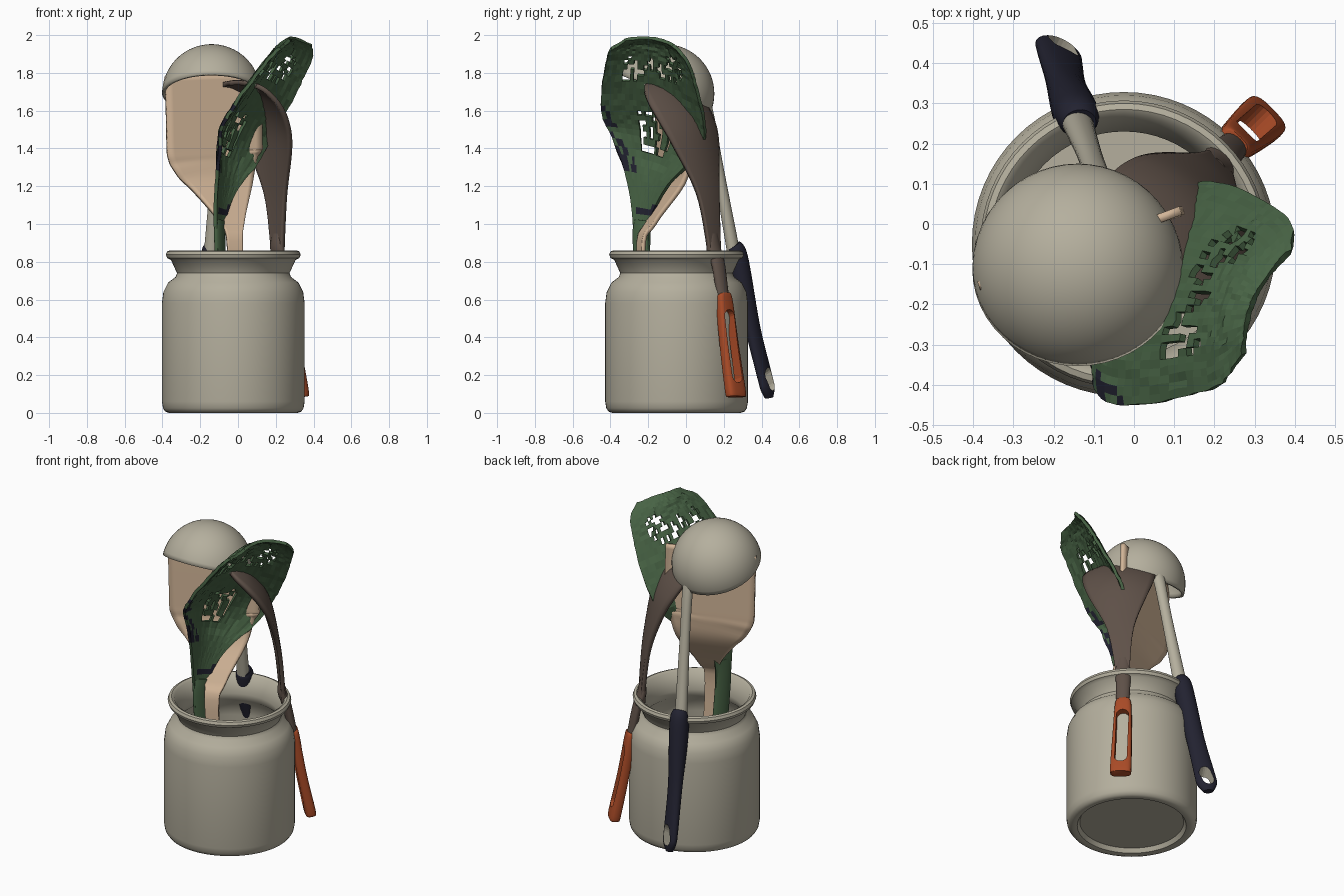
import bpy, bmesh, math, random
from mathutils import Vector, Matrix

random.seed(4)
if "Cube" in bpy.data.objects:
    bpy.data.objects.remove(bpy.data.objects["Cube"])


def material(name, rgb):
    m = bpy.data.materials.new(name)
    m.use_nodes = True
    m.diffuse_color = (*rgb, 1)
    m.node_tree.nodes["Principled BSDF"].inputs["Base Color"].default_value = (*rgb, 1)
    return m


STONE = material("warm grey", (0.46, 0.43, 0.34))
CREAM = material("cream", (0.64, 0.46, 0.31))
GREEN = material("dark green", (0.064, 0.125, 0.059))
BROWN = material("brown", (0.115, 0.083, 0.066))
ORANGE = material("burnt orange", (0.40, 0.07, 0.02))
NAVY = material("navy", (0.016, 0.016, 0.03))


def finish(name, bm, mats, smooth=True):
    bmesh.ops.recalc_face_normals(bm, faces=bm.faces[:])
    me = bpy.data.meshes.new(name)
    bm.to_mesh(me)
    bm.free()
    ob = bpy.data.objects.new(name, me)
    bpy.context.collection.objects.link(ob)
    for m in mats:
        me.materials.append(m)
    if smooth:
        bpy.ops.object.select_all(action='DESELECT')
        ob.select_set(True)
        bpy.context.view_layer.objects.active = ob
        bpy.ops.object.shade_smooth_by_angle(angle=math.radians(40))
    return ob


def spline(rows, steps):
    """Catmull-Rom through rows of equal-length numbers."""
    rows = [Vector(r) for r in rows]
    out = []
    for i in range(len(rows) - 1):
        a, b, c, d = rows[max(i - 1, 0)], rows[i], rows[i + 1], rows[min(i + 2, len(rows) - 1)]
        for s in range(steps):
            t = s / steps
            out.append(b + (c - a) * (t / 2) + (2 * a - 5 * b + 4 * c - d) * (t * t / 2)
                       + (3 * b - a - 3 * c + d) * (t ** 3 / 2))
    return out + [rows[-1]]


def frames(rows, side):
    """Yield centre, side vector, normal and the sizes of every row."""
    centres = [Vector(r[:3]) for r in rows]
    for i, r in enumerate(rows):
        t = (centres[min(i + 1, len(rows) - 1)] - centres[max(i - 1, 0)]).normalized()
        w = (side - t * side.dot(t)).normalized()
        yield centres[i], w, w.cross(t), r[3:]


def blade(name, rows, side, mat, bulge, steps=5, cols=14, thick=0.02, jitter=0, smooth=True, holes=None):
    """Thin curved sheet; rows hold x, y, z and half width."""
    bm, grid = bmesh.new(), []
    for c, w, n, (hw,) in frames(spline(rows, steps), Vector(side).normalized()):
        line = []
        for j in range(cols + 1):
            u = 2 * j / cols - 1
            k = min(1, hw / 0.2) ** 2
            off = bulge * k * (0.6 - u * u) + random.uniform(-jitter, jitter) * k
            line.append(bm.verts.new(c + w * u * hw + n * off))
        grid.append(line)
    for a, b in zip(grid, grid[1:]):
        for j in range(cols):
            f = bm.faces.new((a[j], a[j + 1], b[j + 1], b[j]))
            if holes and holes(f.calc_center_median(), 2 * (j + 0.5) / cols - 1):
                bm.faces.remove(f)
    ob = finish(name, bm, [mat], smooth)
    mod = ob.modifiers.new("thickness", 'SOLIDIFY')
    mod.thickness, mod.offset = thick, 0
    return ob


def grip(name, rows, side, mat, power=1.0, steps=5, seg=24):
    """Solid rounded bar; rows hold x, y, z, half width and half depth."""
    bm, rings = bmesh.new(), []
    for c, w, n, (hw, depth) in frames(spline(rows, steps), Vector(side).normalized()):
        ring = []
        for j in range(seg):
            a = math.tau * j / seg
            x, y = math.cos(a), math.sin(a)
            x, y = math.copysign(abs(x) ** power, x), math.copysign(abs(y) ** power, y)
            ring.append(bm.verts.new(c + w * x * hw + n * y * depth))
        rings.append(ring)
    for a, b in zip(rings, rings[1:]):
        for j in range(seg):
            k = (j + 1) % seg
            bm.faces.new((a[j], a[k], b[k], b[j]))
    bm.faces.new(rings[0])
    bm.faces.new(rings[-1])
    return finish(name, bm, [mat])


def pierce(ob, start, end, side, radius, lining):
    """Cut a slot between two points through the thin side of a grip."""
    start, end = Vector(start), Vector(end)
    t = (end - start).normalized()
    w = Vector(side).normalized()
    w = (w - t * w.dot(t)).normalized()
    n = w.cross(t) * 0.2
    bm, loops = bmesh.new(), []
    for s in (-1, 1):
        loop = []
        for j in range(20):
            a = math.tau * (j + 0.5) / 20
            c = end if math.sin(a) > 0 else start
            loop.append(bm.verts.new(c + (w * math.cos(a) + t * math.sin(a)) * radius + n * s))
        loops.append(loop)
    for j in range(20):
        k = (j + 1) % 20
        bm.faces.new((loops[0][j], loops[0][k], loops[1][k], loops[1][j]))
    bm.faces.new(loops[0])
    bm.faces.new(loops[1])
    cutter = finish(ob.name + "_cutter", bm, [lining], False)
    cutter.hide_render = True
    mod = ob.modifiers.new("slot", 'BOOLEAN')
    mod.operation, mod.solver, mod.object = 'DIFFERENCE', 'EXACT', cutter
    mod.material_mode = 'TRANSFER'
    dg = bpy.context.evaluated_depsgraph_get()
    cut = bpy.data.meshes.new_from_object(ob.evaluated_get(dg))
    ob.modifiers.clear()
    ob.data = cut
    bpy.data.objects.remove(cutter)


# Jar: turned profile with recessed foot, shoulder, neck and rolled rim
profile = [(0, .03), (.30, .03), (.315, .005), (.34, 0), (.36, .007), (.372, .025), (.378, .06), (.378, .58),
           (.37, .64), (.345, .69), (.305, .72), (.298, .74), (.33, .81), (.35, .82), (.357, .838),
           (.35, .855), (.335, .86), (.318, .85), (.28, .745), (.29, .70), (.34, .65), (.35, .58),
           (.35, .09), (.32, .06), (0, .06)]
bm = bmesh.new()
edges = []
pts = [bm.verts.new((r, 0, z)) for r, z in profile]
for a, b in zip(pts, pts[1:]):
    edges.append(bm.edges.new((a, b)))
bmesh.ops.spin(bm, geom=pts + edges, cent=(0, 0, 0), axis=(0, 0, 1), angle=math.tau, steps=64)
bmesh.ops.remove_doubles(bm, verts=bm.verts[:], dist=0.0005)
jar = finish("jar", bm, [STONE])
jar.location = (-.025, -.05, 0)

# Ladle: upturned half sphere, shaft and pierced grip
bm = bmesh.new()
bmesh.ops.create_uvsphere(bm, u_segments=48, v_segments=32, radius=0.262)
bmesh.ops.delete(bm, geom=[v for v in bm.verts if v.co.z < -0.001], context='VERTS')
bm.transform(Matrix.Translation((-.14, -.112, 1.69)) @ Matrix.Rotation(math.radians(-23), 4, 'X'))
bowl = finish("ladle_bowl", bm, [STONE])
shell = bowl.modifiers.new("thickness", 'SOLIDIFY')
shell.thickness, shell.offset = 0.015, -1

grip("ladle_shaft", [(-.09, .10, 1.66, .04, .025), (-.095, .125, 1.55, .034, .028), (-.11, .17, 1.3, .032, .028),
                     (-.14, .25, .86, .04, .034)], (.95, -.3, 0), STONE)
ladle_side = (.88, -.46, 0)
ladle_grip = grip("ladle_grip", [(-.135, .25, .885, .042, .04), (-.14, .267, .85, .054, .052),
                                 (-.15, .288, .74, .057, .056), (-.17, .352, .45, .054, .038),
                                 (-.185, .415, .2, .062, .032), (-.188, .432, .13, .06, .03),
                                 (-.192, .44, .08, .03, .02)], ladle_side, NAVY)
pierce(ladle_grip, (-.188, .437, .145), (-.184, .41, .178), ladle_side, .036, STONE)

# Brown spoon with orange looped grip
spoon_side = (-.7, .7, 0)
blade("spoon_blade", [(.208, .148, .82, .042), (.208, .143, .92, .045), (.198, .115, 1.17, .078),
                      (.167, .06, 1.42, .165), (.13, .015, 1.55, .2), (.08, -.04, 1.65, .205),
                      (.035, -.095, 1.715, .175), (.008, -.125, 1.74, .12), (-.004, -.138, 1.746, .05)],
      spoon_side, BROWN, .05, thick=.025)
grip("spoon_neck", [(.206, .144, .95, .03, .015), (.208, .148, .87, .045, .026), (.226, .172, .78, .043, .026),
                    (.25, .197, .6, .037, .026)], spoon_side, BROWN)
spoon_grip = grip("spoon_grip", [(.246, .197, .63, .035, .028), (.252, .203, .59, .048, .03),
                                 (.283, .23, .35, .057, .03), (.319, .261, .12, .062, .032),
                                 (.324, .265, .085, .056, .028)], spoon_side, ORANGE, power=.6)
pierce(spoon_grip, (.311, .254, .19), (.261, .211, .505), spoon_side, .036, ORANGE)

# Cream spatula: flat wide blade on a narrow bent handle
blade("spatula", [(.01, -.2, .1, .035), (-.015, -.24, .84, .04), (-.03, -.19, 1.0, .065),
                  (-.085, -.08, 1.2, .175), (-.115, -.06, 1.32, .24), (-.122, -.06, 1.37, .264),
                  (-.124, -.06, 1.42, .268), (-.128, -.06, 1.6, .268), (-.135, -.06, 1.79, .268)],
      (.94, .35, 0), CREAM, 0, thick=.022)


# Green skimmer: faceted scoop with ragged perforations and a solid handle
def perforation(p, u):
    upper = 1.75 < p.z < 1.89 and abs(u) < .65
    lower = 1.36 < p.z < 1.6 and -.4 < u < .25
    return (upper or lower) and random.random() < .4


skimmer_side = (.48, .88, 0)
skimmer = blade("skimmer_blade", [(-.095, -.235, .85, .045), (-.095, -.23, 1.05, .06), (-.06, -.2, 1.25, .14),
                                  (0, -.16, 1.46, .28), (.09, -.165, 1.62, .30), (.21, -.175, 1.81, .26),
                                  (.28, -.18, 1.91, .22), (.32, -.19, 1.97, .14)],
                skimmer_side, GREEN, -.08, steps=6, cols=30, thick=.018, jitter=.004,
                smooth=False, holes=perforation)

# Dark patches along the front edge and across the throat
skimmer.data.materials.append(NAVY)
for face in skimmer.data.polygons:
    c = face.center
    border = 1.27 < c.z < 1.62 and c.y < -.245 - (c.z - 1.27) * .5
    throat = 1.04 < c.z < 1.09 and c.y > -.26
    if throat or (border and random.random() < .6):
        face.material_index = 1
grip("skimmer_handle", [(-.07, -.17, .1, .05, .02), (-.095, -.235, .85, .05, .02), (-.095, -.23, 1.02, .05, .015)],
     skimmer_side, GREEN)
